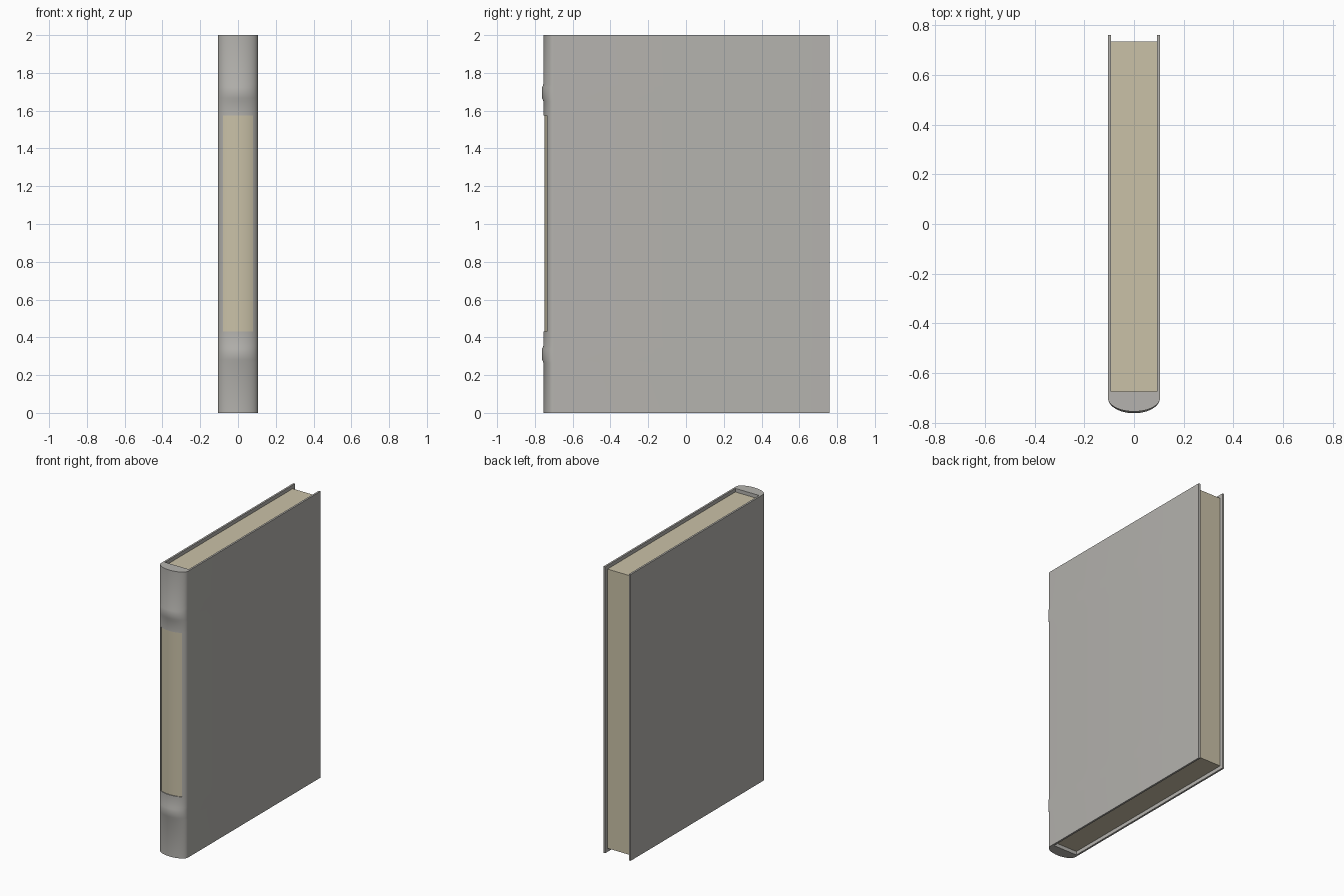
import bpy, bmesh, math

if "Cube" in bpy.data.objects:
    bpy.data.objects.remove(bpy.data.objects["Cube"])


def make_material(name, colour):
    mat = bpy.data.materials.new(name)
    mat.use_nodes = True
    mat.diffuse_color = (*colour, 1)
    mat.node_tree.nodes["Principled BSDF"].inputs["Base Color"].default_value = (*colour, 1)
    return mat


grey = make_material("grey cloth", (0.46, 0.45, 0.425))
cream = make_material("cream paper", (0.59, 0.535, 0.39))


def add_object(name, bm, materials):
    bmesh.ops.recalc_face_normals(bm, faces=bm.faces)
    mesh = bpy.data.meshes.new(name)
    bm.to_mesh(mesh)
    bm.free()
    obj = bpy.data.objects.new(name, mesh)
    bpy.context.collection.objects.link(obj)
    for mat in materials:
        mesh.materials.append(mat)
    return obj


HEIGHT = 2.0
HALF_WIDTH = 0.105    # outside of the boards
INNER = 0.092         # inside of the boards
BACK = 0.76
HINGE = -0.70         # where the rounded spine begins
SPINE_IN = -0.675     # inner face of the spine
BULGE = 0.055
BAND = 0.007          # height of the raised bands
RECESS = 0.006        # depth of the label inlay
STEPS = 27
EDGE = 6              # spine step at which the label starts

# Spine samples: (step, lies on the label); label edges are doubled
samples = [(i, False) for i in range(EDGE + 1)]
samples += [(i, True) for i in range(EDGE, STEPS - EDGE + 1)]
samples += [(i, False) for i in range(STEPS - EDGE, STEPS + 1)]


def ring(bm, z, raised, recess):
    """U-shaped section of the case at one height."""
    pts = []
    for i, on_label in samples:
        t = math.pi * i / STEPS
        depth = BULGE + raised - (recess if on_label else 0)
        pts.append((HALF_WIDTH * math.cos(t), HINGE - depth * math.sin(t)))
    pts += [(-HALF_WIDTH, BACK), (-INNER, BACK), (-INNER, SPINE_IN),
            (INNER, SPINE_IN), (INNER, BACK), (HALF_WIDTH, BACK)]
    return [bm.verts.new((x, y, z)) for x, y in pts]


def band_levels(z):
    return [(z - 0.045, 0, 0), (z - 0.028, BAND, 0), (z + 0.028, BAND, 0), (z + 0.045, 0, 0)]


# Case: boards and rounded spine, with two bands and an inlaid label
levels = [(0, 0, 0), *band_levels(0.31),
          (0.43, 0, 0), (0.43, 0, RECESS), (1.575, 0, RECESS), (1.575, 0, 0),
          *band_levels(1.695), (HEIGHT, 0, 0)]
bm = bmesh.new()
rings = [ring(bm, *level) for level in levels]
count = len(rings[0])
for k in range(len(rings) - 1):
    low, high = rings[k], rings[k + 1]
    in_label = levels[k][2] > 0 and levels[k + 1][2] > 0
    for i in range(count):
        j = (i + 1) % count
        face = bm.faces.new((low[i], low[j], high[j], high[i]))
        if in_label and max(i, j) < len(samples) and samples[i][1] and samples[j][1]:
            face.material_index = 1
bm.faces.new(rings[0])
bm.faces.new(rings[-1])
bmesh.ops.remove_doubles(bm, verts=bm.verts, dist=0.00005)
case = add_object("book_case", bm, (grey, cream))

bpy.ops.object.select_all(action='DESELECT')
case.select_set(True)
bpy.context.view_layer.objects.active = case
bpy.ops.object.shade_smooth_by_angle(angle=math.radians(30))

# Page block, set in from the board edges
PAGE_BACK, INSET = 0.735, 0.025
bm = bmesh.new()
bmesh.ops.create_cube(bm, size=1)
bmesh.ops.scale(bm, vec=(2 * INNER, PAGE_BACK - SPINE_IN, HEIGHT - 2 * INSET), verts=bm.verts)
bmesh.ops.translate(bm, vec=(0, (PAGE_BACK + SPINE_IN) / 2, HEIGHT / 2), verts=bm.verts)
add_object("page_block", bm, (cream,))
